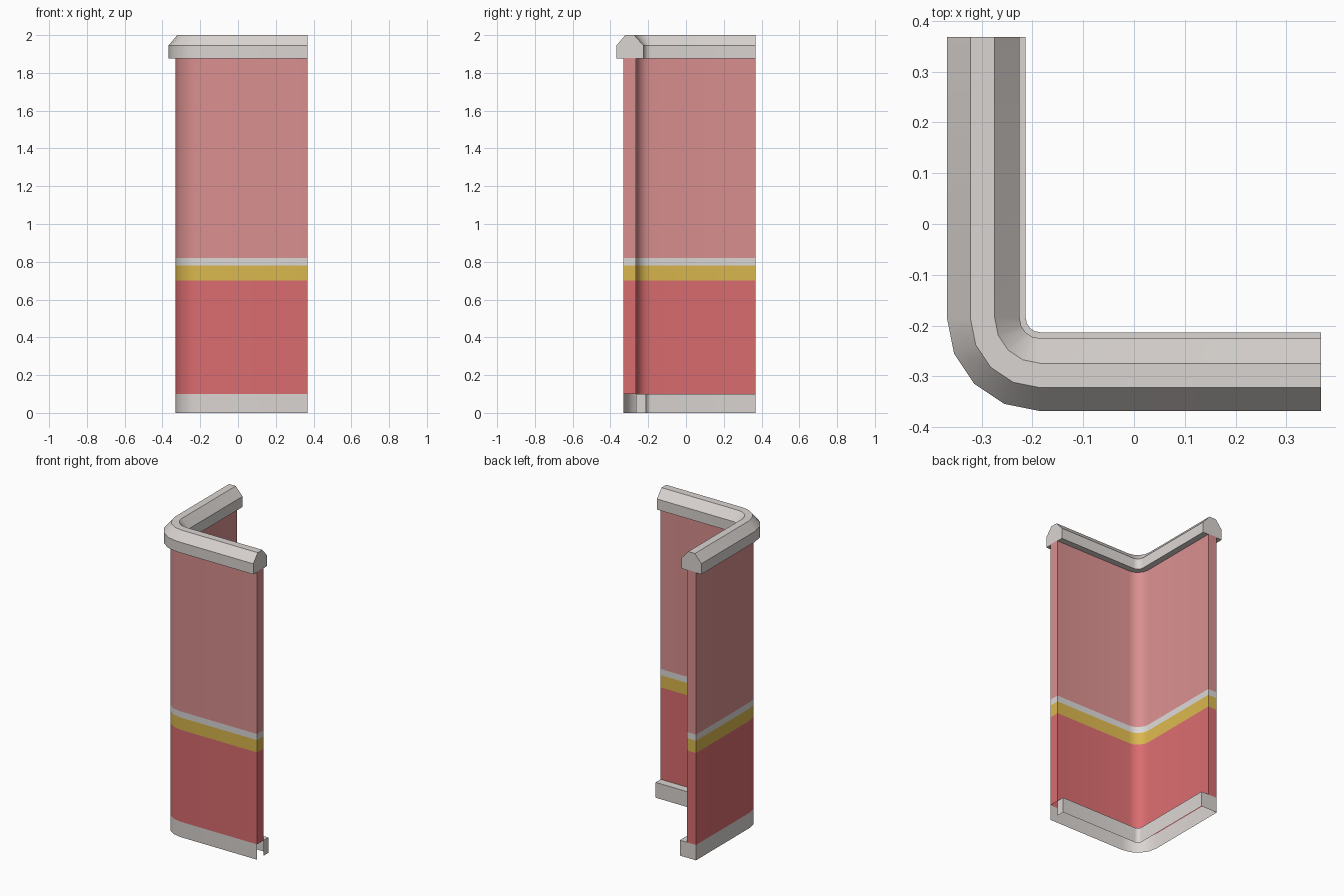
import bpy, bmesh, math

if "Cube" in bpy.data.objects:
    bpy.data.objects.remove(bpy.data.objects["Cube"])

END = 0.368      # where both arms stop
C = 0.185        # centre of the rounded corner is (-C, -C)
STEPS = 4        # segments in the corner


def material(name, rgb):
    m = bpy.data.materials.new(name)
    m.diffuse_color = (*rgb, 1)
    m.use_nodes = True
    m.node_tree.nodes["Principled BSDF"].inputs["Base Color"].default_value = m.diffuse_color
    return m


stone = material("warm_grey", (0.70, 0.66, 0.635))
red = material("red", (0.70, 0.15, 0.16))
yellow = material("yellow", (0.70, 0.47, 0.075))
white = material("pale_grey", (0.71, 0.69, 0.68))
pink = material("pink", (0.70, 0.275, 0.275))


def path(o):
    """L-shaped plan line at distance o from the axes, rounded at the corner."""
    r = o - C
    pts = [(-o, END)]
    for i in range(STEPS + 1):
        a = math.pi / 2 * i / STEPS
        pts.append((-C - r * math.cos(a), -C - r * math.sin(a)))
    return pts + [(END, -o)]


def sweep(bm, profile, closed=False, mat=0):
    """Sweep (offset, z) points along the L path."""
    rows = [[bm.verts.new((x, y, z)) for x, y in path(o)] for o, z in profile]
    pairs = list(zip(rows, rows[1:] + rows[:1]))
    for a, b in pairs if closed else pairs[:-1]:
        for i in range(len(a) - 1):
            bm.faces.new((a[i], a[i + 1], b[i + 1], b[i])).material_index = mat


def end_face(bm, profile, first, mat=0):
    """Close the y end (first) or the x end with a flat face."""
    if first:
        vs = [bm.verts.new((-o, END, z)) for o, z in profile]
    else:
        vs = [bm.verts.new((END, -o, z)) for o, z in reversed(profile)]
    bm.faces.new(vs).material_index = mat


def finish(bm, name, mats):
    bmesh.ops.remove_doubles(bm, verts=bm.verts, dist=1e-5)
    me = bpy.data.meshes.new(name)
    bm.to_mesh(me)
    bm.free()
    for m in mats:
        me.materials.append(m)
    ob = bpy.data.objects.new(name, me)
    bpy.context.collection.objects.link(ob)
    bpy.ops.object.select_all(action='DESELECT')
    ob.select_set(True)
    bpy.context.view_layer.objects.active = ob
    bpy.ops.object.shade_smooth_by_angle(angle=math.radians(35))


# Wall panel with painted height bands
OUT, INN = 0.33, 0.265
levels = [0.10, 0.70, 0.78, 0.82, 1.88]
bm = bmesh.new()
for k, (lo, hi) in enumerate(zip(levels, levels[1:])):
    sweep(bm, [(OUT, lo), (OUT, hi)], mat=k)
    sweep(bm, [(INN, hi), (INN, lo)], mat=k)
    for first in (True, False):
        end_face(bm, [(OUT, lo), (OUT, hi), (INN, hi), (INN, lo)], first, k)
finish(bm, "corner_wall", [red, yellow, white, pink])

# Bevelled coping on top
cap = [(0.368, 1.876), (0.368, 1.945), (0.322, 2.0),
       (0.274, 2.0), (0.225, 1.945), (0.225, 1.876)]
bm = bmesh.new()
sweep(bm, cap, closed=True)
end_face(bm, cap, True)
end_face(bm, cap, False)
finish(bm, "top_coping", [stone])

# Skirting: flush outside, ledge inside, open underneath and partly at the x end
LEDGE = 0.213
bm = bmesh.new()
sweep(bm, [(OUT, 0), (OUT, 0.1)])
sweep(bm, [(INN, 0.1), (LEDGE, 0.1), (LEDGE, 0)])
end_face(bm, [(OUT, 0), (OUT, 0.1), (INN, 0.1), (LEDGE, 0.1), (LEDGE, 0)], True)
end_face(bm, [(INN, 0), (INN, 0.1), (LEDGE, 0.1), (LEDGE, 0)], False)
finish(bm, "skirting", [stone])
